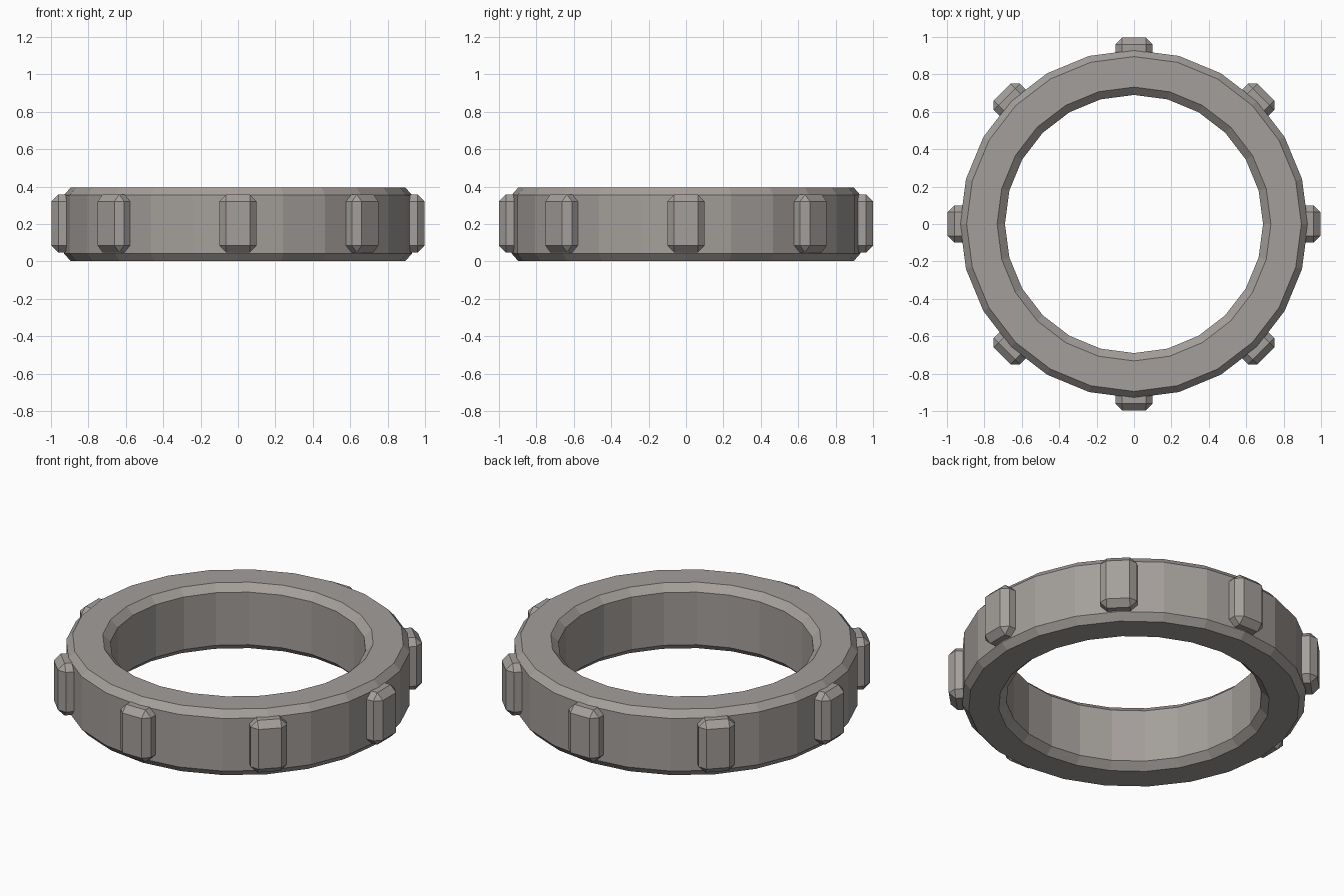
import bpy, bmesh, math
from mathutils import Matrix, Vector

if "Cube" in bpy.data.objects:
    bpy.data.objects.remove(bpy.data.objects["Cube"])

stone = bpy.data.materials.new("warm grey stone")
stone.diffuse_color = (0.37, 0.345, 0.325, 1)
stone.use_nodes = True
stone.node_tree.nodes["Principled BSDF"].inputs["Base Color"].default_value = stone.diffuse_color


def finish(bm, name):
    bmesh.ops.recalc_face_normals(bm, faces=bm.faces)
    mesh = bpy.data.meshes.new(name)
    bm.to_mesh(mesh)
    bm.free()
    mesh.materials.append(stone)
    obj = bpy.data.objects.new(name, mesh)
    bpy.context.collection.objects.link(obj)
    return obj


# Ring: chamfered rectangular section swept round 24 sides
SIDES = 24
profile = [(0.93, 0.045), (0.93, 0.358), (0.895, 0.398), (0.732, 0.398),
           (0.69, 0.358), (0.69, 0.045), (0.732, 0.005), (0.895, 0.005)]
bm = bmesh.new()
loops = []
for i in range(SIDES):
    a = 2 * math.pi * i / SIDES
    loops.append([bm.verts.new((r * math.cos(a), r * math.sin(a), z - 0.003))
                  for r, z in profile])
n = len(profile)
for i in range(SIDES):
    p, q = loops[i], loops[(i + 1) % SIDES]
    for j in range(n):
        k = (j + 1) % n
        bm.faces.new((p[j], q[j], q[k], p[k]))
finish(bm, "ring")

# Studs: eight chamfered blocks round the outside
for i in range(8):
    bm = bmesh.new()
    bmesh.ops.create_cube(bm, size=1)
    bmesh.ops.scale(bm, vec=Vector((0.15, 0.2, 0.31)), verts=bm.verts)
    bmesh.ops.bevel(bm, geom=list(bm.edges), offset=0.037, segments=1,
                    affect='EDGES', profile=0.5)
    bmesh.ops.translate(bm, vec=Vector((0.923, 0, 0.203)), verts=bm.verts)
    bmesh.ops.rotate(bm, cent=(0, 0, 0), verts=bm.verts,
                     matrix=Matrix.Rotation(i * math.pi / 4, 3, 'Z'))
    finish(bm, f"stud_{i + 1}")
